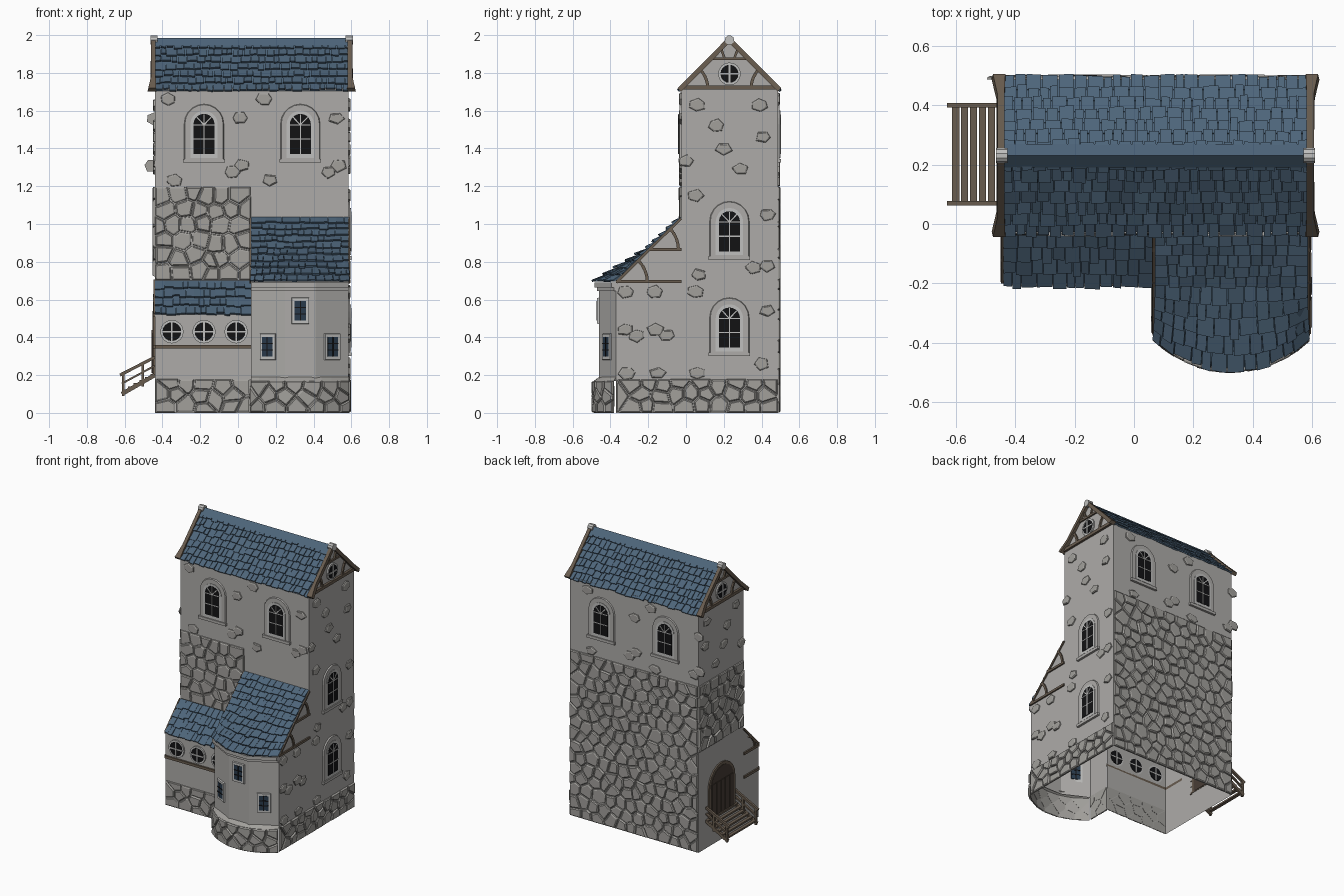
import bpy, bmesh, random
from math import sin, cos, pi, radians, hypot
from mathutils import Vector, Matrix

if "Cube" in bpy.data.objects:
    bpy.data.objects.remove(bpy.data.objects["Cube"])

random.seed(4)
rnd = random.uniform
X0, X1, Y0, Y1 = -.44, .585, -.025, .487      # tower plan
XB, YA, YB = .07, -.195, -.37                 # bay left side, annex front, bay shoulder
XC, R, HA = .3275, .367, .787                 # bay arc: centre x, radius, half angle


def material(name, c):
    m = bpy.data.materials.new(name)
    m.diffuse_color = (*c, 1)
    m.use_nodes = True
    m.node_tree.nodes["Principled BSDF"].inputs["Base Color"].default_value = m.diffuse_color
    return m


PLASTER = material("plaster", (.42, .41, .395))
STONE = material("stone", (.36, .35, .33))
TRIM = material("pale_trim", (.52, .52, .51))
SLATE = material("blue_slate", (.075, .13, .195))
TIMBER = material("timber", (.14, .107, .078))
DOOR = material("door_wood", (.065, .047, .036))
GLASS = material("dark_glass", (.006, .006, .007))
BLUE = material("blue_glass", (.022, .042, .07))


def finish(name, bm, mat, recalc=True):
    if recalc:
        bmesh.ops.recalc_face_normals(bm, faces=bm.faces)
    me = bpy.data.meshes.new(name)
    bm.to_mesh(me)
    bm.free()
    me.materials.append(mat)
    ob = bpy.data.objects.new(name, me)
    bpy.context.collection.objects.link(ob)


def wall(o, deg):
    """Wall frame: local x = right seen from outside, y = up, z = outward."""
    M = Matrix.Translation(o) @ Matrix.Rotation(radians(deg), 4, 'Z') @ Matrix.Rotation(pi / 2, 4, 'X')
    return lambda p: M @ Vector(p)


FRONT, RIGHT = wall((0, Y0, 0), 0), wall((X1, 0, 0), 90)
BACK, LEFT = wall((0, Y1, 0), 180), wall((X0, 0, 0), -90)
ANNEX, BAYLEFT = wall((0, YA, 0), 0), wall((XB, 0, 0), -90)


def arc(p, grow=0):                           # local x = arc length around the bay
    a, r = p[0] / R, R + p[2]
    return Vector((XC + r * sin(a), -.121 - r * cos(a), p[1]))


def flat(bm, pts, f):
    bm.faces.new([bm.verts.new(f((x, y, 0))) for x, y in pts])


def prism(bm, pts, levels, f):
    """Stack scaled copies of a 2D outline at (depth, scale) levels."""
    n = len(pts)
    cx, cy = sum(p[0] for p in pts) / n, sum(p[1] for p in pts) / n
    rings = [[bm.verts.new(f((cx + (x - cx) * s, cy + (y - cy) * s, z))) for x, y in pts] for z, s in levels]
    for a, b in zip(rings, rings[1:]):
        for i in range(n):
            bm.faces.new((a[i], a[(i + 1) % n], b[(i + 1) % n], b[i]))
    bm.faces.new(rings[0][::-1])
    bm.faces.new(rings[-1])


def strip(bm, path, w, z0, z1, f):
    """Beam of width w along a 2D path."""
    for (ax, ay), (bx, by) in zip(path, path[1:]):
        L = hypot(bx - ax, by - ay)
        nx, ny = -(by - ay) / L * w / 2, (bx - ax) / L * w / 2
        prism(bm, [(ax + nx, ay + ny), (ax - nx, ay - ny), (bx - nx, by - ny), (bx + nx, by + ny)],
              [(z0, 1), (z1, 1)], f)


def rect(x0, x1, y0, y1):
    return [(x0, y0), (x1, y0), (x1, y1), (x0, y1)]


def circle(x, y, r, n=14, a0=0, a1=2 * pi):
    return [(x + r * cos(a0 + (a1 - a0) * i / n), y + r * sin(a0 + (a1 - a0) * i / n)) for i in range(n)]


def arch(x, w, y0, y1):
    return [(x - w / 2, y0), (x + w / 2, y0)] + circle(x, y1 - w / 2, w / 2, 10, 0, pi) + [(x - w / 2, y1 - w / 2)]


# ---- plaster walls, open underneath
bm = bmesh.new()
flat(bm, [(X0, .7), (XB, .7), (XB, 1.03), (X1, 1.03), (X1, 1.72), (X0, 1.72)], FRONT)
flat(bm, rect(-X1, -X0, 0, 1.72), BACK)
flat(bm, [(Y0, 0), (Y1, 0), (Y1, 1.71), (.23, 1.96), (Y0, 1.71)], RIGHT)
flat(bm, [(-Y1, 0), (-Y0, 0), (-Y0, 1.71), (-.23, 1.96), (-Y1, 1.71)], LEFT)
flat(bm, rect(X0, XB, 0, .52), ANNEX)
flat(bm, [(-Y0, 0), (-YA, 0), (-YA, .52), (-Y0, .7)], LEFT)
flat(bm, [(YB, 0), (Y0, 0), (Y0, 1.03), (-.2, .86), (YB, .69)], RIGHT)
flat(bm, [(.2, 0), (-YB, 0), (-YB, .69), (.2, .86), (-Y0, 1.03), (-Y0, .7), (.2, .52)], BAYLEFT)
bay = [(XB, YB), (.25, -.46), (.41, -.46), (X1, YB)]
for (ax, ay), (bx, by) in zip(bay, bay[1:]):
    bm.faces.new([bm.verts.new(v) for v in ((ax, ay, .17), (bx, by, .17), (bx, by, .69), (ax, ay, .69))])
finish("plaster_walls", bm, PLASTER, False)


def bay_y(x):
    return -.37 - .09 * max(0, min(1, (x - XB) / .18, (X1 - x) / .175))


# ---- curved bay plinth with sloped ledge
bm = bmesh.new()
N = 10
for i in range(N):
    a, b = [arc((R * HA * (2 * k / N - 1), 0, 0)) for k in (i, i + 1)]
    up = Vector((0, 0, .17))
    bm.faces.new([bm.verts.new(v) for v in (a, b, b + up, a + up)])
    bm.faces.new([bm.verts.new(v) for v in (a + up, b + up, (b.x, bay_y(b.x), .19), (a.x, bay_y(a.x), .19))])
finish("bay_plinth", bm, STONE, False)

# ---- cornice under the bay roof
bm = bmesh.new()
for (ax, ay), (bx, by) in zip(bay, bay[1:]):
    for g, z0, z1 in ((.012, .645, .665), (.025, .665, .69)):
        prism(bm, [(ax, ay + .01), (ax, ay - g), (bx, by - g), (bx, by + .01)], [(z0, 1), (z1, 1)], Vector)
finish("bay_cornice", bm, PLASTER)


# ---- rubble masonry from jittered cells
def rubble(bm, x0, x1, y0, y1, sx, sy, f):
    nx, ny = max(1, round((x1 - x0) / sx)), max(1, round((y1 - y0) / sy))
    dx, dy = (x1 - x0) / nx, (y1 - y0) / ny
    seeds = [(x0 + (i + .5 + .25 * (-1) ** j + rnd(-.3, .3)) * dx, y0 + (j + .5 + rnd(-.3, .3)) * dy)
             for j in range(ny) for i in range(nx)]
    for s in seeds:
        poly = rect(x0, x1, y0, y1)
        for q in seeds:
            if q is s or abs(q[0] - s[0]) > 3 * dx or abs(q[1] - s[1]) > 3 * dy:
                continue
            ux, uy = q[0] - s[0], q[1] - s[1]
            c = (ux * (q[0] + s[0]) + uy * (q[1] + s[1])) / 2
            out = []
            for a, b in zip(poly, poly[1:] + poly[:1]):
                da, db = a[0] * ux + a[1] * uy - c, b[0] * ux + b[1] * uy - c
                if da <= 0:
                    out.append(a)
                if da * db < 0:
                    t = da / (da - db)
                    out.append((a[0] + (b[0] - a[0]) * t, a[1] + (b[1] - a[1]) * t))
            poly = out
        if len(poly) > 2:
            d = rnd(.009, .014)
            prism(bm, poly, [(-.002, .94), (d * .6, .9), (d, .76)], f)


for name, x0, x1, y0, y1, sx, sy, f in (
        ("back_rubble", -X1, -X0, 0, 1.2, .085, .08, BACK),
        ("left_rubble", -Y1, -Y0, .72, 1.2, .085, .08, LEFT),
        ("front_rubble", X0, XB, .7, 1.2, .085, .08, FRONT),
        ("right_plinth_stones", YB, Y1, 0, .18, .1, .06, RIGHT),
        ("annex_plinth_stones", X0, XB, 0, .18, .1, .06, ANNEX),
        ("bay_side_plinth_stones", .2, .37, 0, .18, .09, .06, BAYLEFT),
        ("bay_plinth_stones", -R * HA, R * HA, 0, .17, .1, .058, arc)):
    bm = bmesh.new()
    rubble(bm, x0, x1, y0, y1, sx, sy, f)
    finish(name, bm, STONE)

# ---- single stones showing through the plaster
bm = bmesh.new()
face_spots = [(x + d, z) for x, z in ((-.37, 1.66), (.01, 1.56), (.02, 1.31), (-.03, 1.275), (-.34, 1.23)) for d in (0, .51)]
side_spots = [(.06, 1.63), (.16, 1.52), (.39, 1.63), (.41, 1.46), (.2, 1.4), (.29, 1.29), (0, 1.33)]
low_spots = [(.05, 1.15), (.43, 1.05), (.07, .73), (.05, .64), (.36, .77), (.43, .78), (.43, .54), (.4, .26), (-.32, .64),
             (-.17, .64), (-.32, .44), (-.26, .41), (-.16, .44), (-.1, .41), (-.31, .21), (-.15, .21), (.06, .21)]
spots = [(FRONT, s) for s in face_spots] + [(BACK, (x - .075, z)) for x, z in face_spots]
spots += [(RIGHT, s) for s in side_spots + low_spots] + [(LEFT, (-y, z)) for y, z in side_spots]
for f, (x, z) in spots:
    k, a0 = random.choice((5, 6)), rnd(0, 6)
    pts = [(x + .047 * rnd(.8, 1.1) * cos(a0 + 2 * pi * i / k), z + .036 * rnd(.8, 1.1) * sin(a0 + 2 * pi * i / k))
           for i in range(k)]
    prism(bm, pts, [(-.001, 1), (.007, .95), (.011, .75)], f)
finish("scattered_stones", bm, STONE)

# ---- windows: surrounds, frames, panes and glazing bars share four meshes
sur, frm, pane, bluep = (bmesh.new() for _ in range(4))


def arched_window(x, z, f):
    prism(sur, arch(x, .21, z, z + .31), [(0, 1), (.009, .96)], f)
    prism(sur, rect(x - .11, x + .11, z, z + .02), [(0, 1), (.016, 1)], f)
    prism(frm, arch(x, .145, z + .025, z + .275), [(0, 1), (.012, 1)], f)
    prism(pane, arch(x, .112, z + .045, z + .258), [(-.004, 1), (.014, 1)], f)
    bars = [[(x, z + .045), (x, z + .255)], [(x - .055, z + .2), (x + .055, z + .2)],
            [(x - .055, z + .125), (x + .055, z + .125)], [(x, z + .2), (x - .038, z + .24)], [(x, z + .2), (x + .038, z + .24)]]
    for b in bars:
        strip(frm, b, .006, -.006, .017, f)


def round_window(x, z, r, f):
    prism(frm, circle(x, z, r + .012, 16), [(0, 1), (.01, 1)], f)
    prism(pane, circle(x, z, r, 16), [(-.004, 1), (.012, 1)], f)
    strip(frm, [(x - r, z), (x + r, z)], .009, -.006, .016, f)
    strip(frm, [(x, z - r), (x, z + r)], .009, -.006, .016, f)


def bay_window(z, f):
    prism(frm, rect(-.046, .046, z - .07, z + .07), [(0, 1), (.01, .97)], f)
    prism(bluep, rect(-.031, .031, z - .052, z + .052), [(-.004, 1), (.012, 1)], f)
    for b in ([(0, z - .052), (0, z + .052)], [(-.031, z + .017), (.031, z + .017)], [(-.031, z - .017), (.031, z - .017)]):
        strip(pane, b, .006, -.006, .015, f)


for x in (-.18, .33):
    arched_window(x, 1.325, FRONT)
    arched_window(-x, 1.325, BACK)
for z in (.81, .3):
    arched_window(.23, z, RIGHT)
for x in (-.35, -.18, -.01):
    round_window(x, .43, .05, ANNEX)
round_window(.23, 1.795, .048, RIGHT)
round_window(-.23, 1.795, .048, LEFT)
bay_window(.54, wall((.33, -.46, 0), 0))
bay_window(.35, wall((.16, -.415, 0), -26.6))
bay_window(.35, wall((.4975, -.415, 0), 27.2))
finish("window_surrounds", sur, PLASTER)
finish("window_frames", frm, TRIM)
finish("window_panes", pane, GLASS)
finish("bay_window_panes", bluep, BLUE)

# ---- slate roofs: each slope is a ruled surface P(u across, v down)
V = Vector


def slope(x0, x1, top, bottom):
    return lambda u, v: V((x0 + (x1 - x0) * u, *V(top).lerp(V(bottom), v)))


def bay_slope(u, v):
    a = (2 * u - 1) * HA
    return V((XB + (X1 - XB) * u, -.2, .87)).lerp(V((XC + R * sin(a), -.118 - R * cos(a), .695)), v)


def slates(name, P, rows, cols):
    bm = bmesh.new()
    for i in range(8):                        # sheet under the slates
        bm.faces.new([bm.verts.new(P(u, v)) for u, v in ((i / 8, 1), ((i + 1) / 8, 1), ((i + 1) / 8, 0), (i / 8, 0))])
    for r in range(rows):
        u = 0
        while u < 1:
            u1 = u + rnd(.65, 1.35) / cols
            u1 = 1 if u1 > 1 - .4 / cols else u1
            c, v0, v1 = (u + u1) / 2, r / rows, (r + 1 + rnd(-.05, .2)) / rows
            v1 = min(v1, 1.03)
            n = (P(c + .01, v0) - P(c - .01, v0)).cross(P(c, v1) - P(c, v0)).normalized()
            n = n if n.z > 0 else -n
            h, g, j = rnd(.011, .02), .002, rnd(-.07, .07) / rows
            top = [P(u + g, v0) + n * .003, P(u1 - g, v0) + n * .003, P(u1 - g, v1 + j) + n * h, P(u + g, v1) + n * h]
            a, b = [bm.verts.new(p - n * .011) for p in top], [bm.verts.new(p) for p in top]
            bm.faces.new(a[::-1])
            bm.faces.new(b)
            for k in range(4):
                bm.faces.new((a[k], a[(k + 1) % 4], b[(k + 1) % 4], b[k]))
            u = u1
    finish(name, bm, SLATE)


slates("main_roof_front", slope(X0, X1, (.23, 1.965), (-.027, 1.705)), 7, 24)
slates("main_roof_back", slope(X0, X1, (.23, 1.965), (.487, 1.705)), 7, 24)
slates("annex_roof", slope(X0, XB, (Y0, .7), (-.2, .52)), 4, 12)
slates("bay_roof_upper", slope(XB, X1, (Y0, 1.035), (-.2, .87)), 5, 12)
slates("bay_roof_lower", bay_slope, 5, 12)
bm = bmesh.new()
prism(bm, [(.19, 1.945), (.27, 1.945), (.23, 1.985)], [(X0 - X1, 1), (0, 1)], RIGHT)
finish("ridge_cap", bm, SLATE)

# ---- timber framing on both gables, plus ridge knobs
bm, knob = bmesh.new(), bmesh.new()
for f, s in ((RIGHT, 1), (LEFT, -1)):
    def flare(p, f=f):                        # barge boards kick outward at the eaves
        return f((p[0], p[1], p[2] * (1 + max(0, 1.78 - p[1]) * 12)))
    for m in (-1, 1):
        c = s * .23
        strip(bm, [(c + m * y, z) for y, z in ((.265, 1.71), (.2, 1.775), (0, 1.977))], .026, -.004, .02, flare)
        strip(bm, [(c + m * (.255 - .14 * cos(a)), 1.72 + .14 * sin(a)) for a in (0, .2, .4, .6, .78)], .016, 0, .011, f)
        strip(bm, [(c + m * .025, 1.875), (c + m * .045, 1.93)], .013, 0, .011, f)
    strip(bm, [(s * Y0, 1.722), (s * Y1, 1.722)], .022, 0, .016, f)
    strip(bm, [(s * .14, 1.875), (s * .32, 1.875)], .014, 0, .011, f)
    prism(knob, circle(s * .23, 1.974, .025, 10), [(-.015, 1), (.024, 1)], f)
finish("gable_timbers", bm, TIMBER)
finish("ridge_knobs", knob, TRIM)

# ---- timber framing on the bay and annex
bm = bmesh.new()
for f, s in ((RIGHT, 1), (BAYLEFT, -1)):
    for y, z, r in ((-.36, .695, .155), (-.2, .865, .16)):
        strip(bm, [(s * (y + r * cos(a)), z + r * sin(a)) for a in (0, .2, .4, .6, .8)], .016, 0, .009, f)
    strip(bm, [(s * -.2, .865), (s * Y0, .865)], .016, 0, .01, f)
    strip(bm, [(s * YB, .695), (s * Y0, .695)], .016, 0, .01, f)
    strip(bm, [(s * YB, .69), (s * -.2, .86), (s * Y0, 1.03)], .014, 0, .008, f)
for z in (.35, .52):
    strip(bm, [(-Y0, z), (-YA, z)], .018, 0, .01, LEFT)
strip(bm, [(.195, .525), (.025, .7)], .014, 0, .008, LEFT)
strip(bm, [(-.13 + .11 * cos(a) + .17, .53 + .1 * sin(a)) for a in (0, .4, .8, 1.2)], .014, 0, .009, LEFT)
strip(bm, [(X0, .35), (XB, .35)], .018, 0, .012, ANNEX)
finish("bay_and_annex_timbers", bm, TIMBER)

# ---- arched door in the left wall
bm = bmesh.new()
prism(bm, arch(-.23, .3, .2, .56), [(0, 1), (.01, 1)], LEFT)
finish("door_frame", bm, TIMBER)
bm = bmesh.new()
prism(bm, arch(-.23, .26, .2, .54), [(-.004, 1), (.013, 1)], LEFT)
for i in range(5):
    strip(bm, [(-.33 + .05 * i, .21), (-.33 + .05 * i, .44)], .04, .01, .017, LEFT)
finish("door", bm, DOOR)

# ---- wooden steps with side rails
bm = bmesh.new()
for y in (.07, .4):
    f = wall((0, y, 0), 0)
    for a, b, w in (((-.615, .1), (X0, .2), .022), ((-.625, .2), (X0, .295), .016), ((-.615, .155), (X0, .25), .01),
                    ((-.607, .09), (-.607, .205), .014), ((-.505, .14), (-.505, .265), .014)):
        strip(bm, [a, b], w, -.008, .008, f)
for i in range(6):
    x, z = -.6 + .03 * i, .118 + .0165 * i
    prism(bm, rect(x - .012, x + .012, z - .006, z + .006), [(-.405, 1), (-.065, 1)], wall((0, 0, 0), 0))
finish("entrance_steps", bm, TIMBER)
